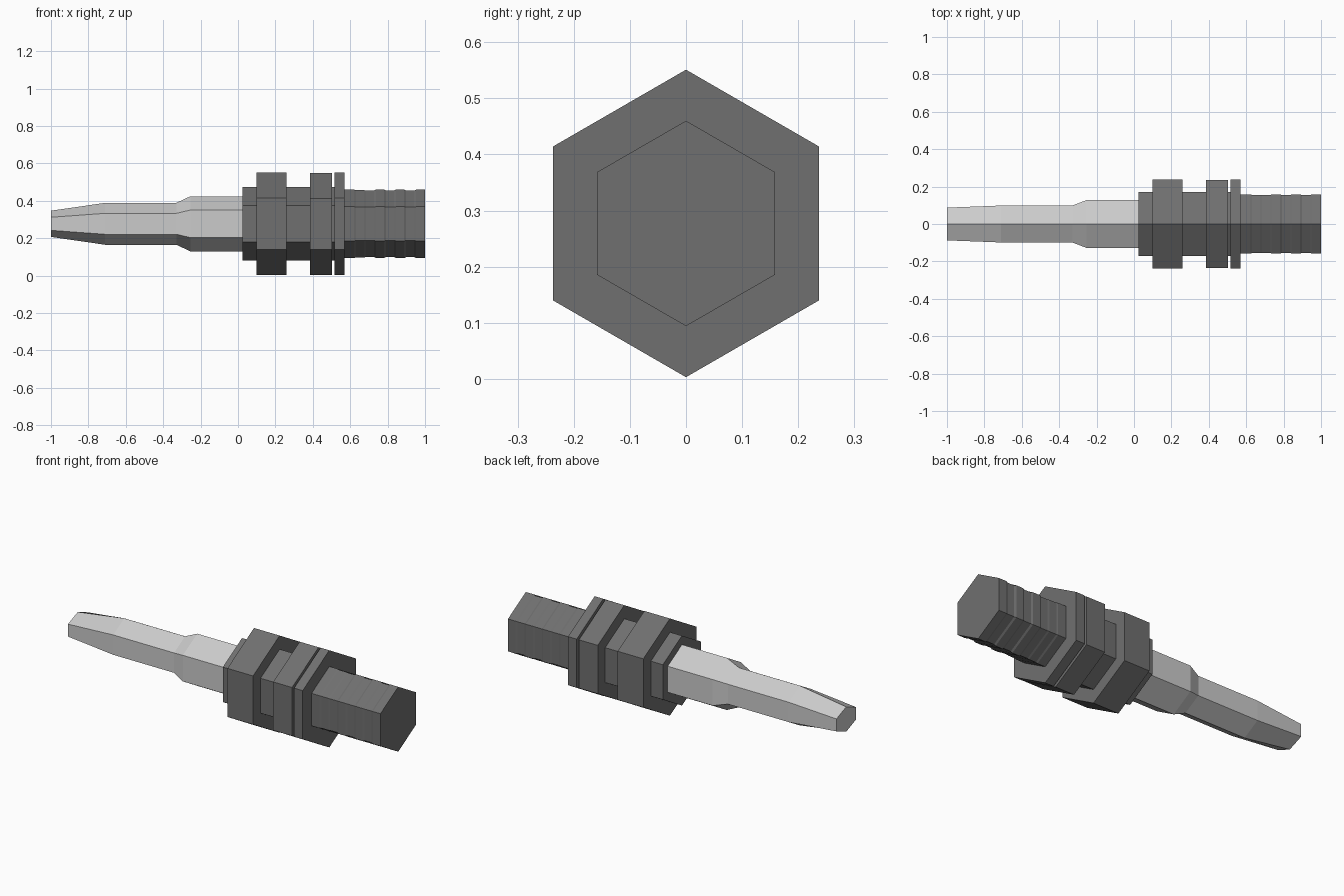
import bpy, bmesh, math

if "Cube" in bpy.data.objects:
    bpy.data.objects.remove(bpy.data.objects["Cube"])

CZ = 0.277  # height of the long axis


def material(name, v):
    m = bpy.data.materials.new(name)
    m.diffuse_color = (v, v, v, 1)
    m.use_nodes = True
    m.node_tree.nodes["Principled BSDF"].inputs["Base Color"].default_value = m.diffuse_color
    return m


def hex_lathe(name, stations, mat):
    """Loft hexagons along x; each station is (x, radius_y, radius_z)."""
    bm = bmesh.new()
    rings = []
    for x, ry, rz in stations:
        ring = []
        for i in range(6):
            a = math.radians(90 + 60 * i)
            ring.append(bm.verts.new((x, ry * math.cos(a), CZ + rz * math.sin(a))))
        rings.append(ring)
    for a, b in zip(rings, rings[1:]):
        for i in range(6):
            j = (i + 1) % 6
            bm.faces.new((a[i], a[j], b[j], b[i]))
    bm.faces.new(rings[0])
    bm.faces.new(rings[-1])
    bmesh.ops.recalc_face_normals(bm, faces=bm.faces)
    me = bpy.data.meshes.new(name)
    bm.to_mesh(me)
    bm.free()
    me.materials.append(mat)
    ob = bpy.data.objects.new(name, me)
    bpy.context.collection.objects.link(ob)
    return ob


def stepped(segments):
    """Turn (x0, x1, radius) segments into hard-stepped stations."""
    return [(x, r, r) for x0, x1, r in segments for x in (x0, x1)]


light = material("light_metal", 0.62)
dark = material("dark_metal", 0.16)

# Shaft with a flattened tapering tip
hex_lathe("shaft", [
    (-1.0, 0.101, 0.070),
    (-0.71, 0.114, 0.112),
    (-0.33, 0.114, 0.112),
    (-0.255, 0.147, 0.147),
    (0.025, 0.147, 0.147),
], light)

# Collar, two flanges and the thin lock ring
hex_lathe("body", stepped([
    (0.025, 0.10, 0.197),
    (0.10, 0.26, 0.274),
    (0.26, 0.385, 0.197),
    (0.385, 0.503, 0.273),
    (0.503, 0.516, 0.197),
    (0.516, 0.57, 0.274),
]), dark)

# Ribbed end
x, ribs = 0.57, []
pitch = 0.43 / 8
for k in range(8):
    ribs.append((x, x + pitch, 0.178 if k in (2, 4, 6) else 0.183))
    x += pitch
ribs[1] = (ribs[1][0], ribs[1][1], 0.180)
hex_lathe("ribbed_end", [(0.57, 0.183, 0.183)] + [
    s for i, (a, b, r) in enumerate(ribs)
    for s in ((a + 0.006, r, r), (b - (0.004 if i < 7 else 0), r, r))], dark)
